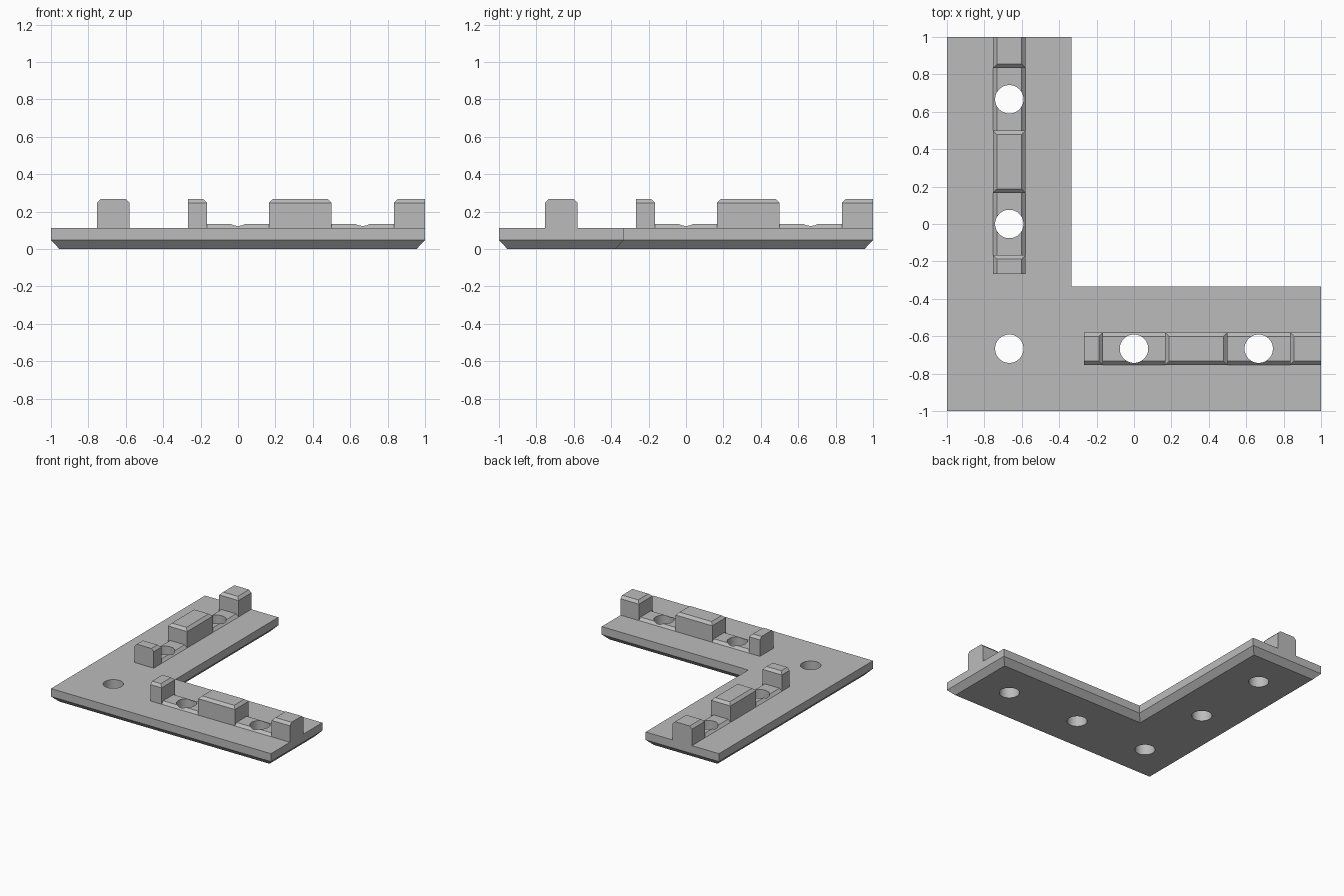
import bpy
import bmesh

cube = bpy.data.objects.get("Cube")
if cube:
    bpy.data.objects.remove(cube, do_unlink=True)

grey = bpy.data.materials.new("plain grey")
grey.use_nodes = True
grey.diffuse_color = (0.5, 0.5, 0.5, 1)
grey.node_tree.nodes["Principled BSDF"].inputs["Base Color"].default_value = (0.5, 0.5, 0.5, 1)

MID = -2 / 3        # centre line of each arm
INNER = -1 / 3      # inner edge of each arm
HALF = 0.0875       # half width of the rails
BEVEL = 0.021
PLATE_TOP = 0.112
LOW_TOP = 0.133
BLOCK_TOP = 0.268


def loft(name, rings):
    """Solid through a stack of matching rings, capped at both ends."""
    bm = bmesh.new()
    loops = [[bm.verts.new(p) for p in ring] for ring in rings]
    n = len(loops[0])
    for a, b in zip(loops, loops[1:]):
        for i in range(n):
            j = (i + 1) % n
            bm.faces.new((a[i], a[j], b[j], b[i]))
    bm.faces.new(loops[0][::-1])
    bm.faces.new(loops[-1])
    bmesh.ops.recalc_face_normals(bm, faces=bm.faces)
    mesh = bpy.data.meshes.new(name)
    bm.to_mesh(mesh)
    bm.free()
    mesh.materials.append(grey)
    obj = bpy.data.objects.new(name, mesh)
    bpy.context.collection.objects.link(obj)
    return obj


def corner_ring(z, inset):
    lo, hi, mid = -1 + inset, 1 - inset, INNER - inset
    return [(lo, lo, z), (hi, lo, z), (hi, mid, z),
            (mid, mid, z), (mid, hi, z), (lo, hi, z)]


def bar(name, start, end, top, trim_start, trim_end, swap):
    """Rail piece with bevelled long edges and optional bevelled ends."""
    def ring(z, inset):
        a = start + inset * trim_start
        b = end - inset * trim_end
        s, t = MID - HALF + inset, MID + HALF - inset
        pts = [(a, s, z), (b, s, z), (b, t, z), (a, t, z)]
        return [(y, x, h) for x, y, h in pts] if swap else pts
    levels = [(PLATE_TOP, 0), (top, BEVEL)]
    if top - BEVEL > PLATE_TOP + 0.001:
        levels.insert(1, (top - BEVEL, 0))
    return loft(name, [ring(z, inset) for z, inset in levels])


def drill(obj, x, y):
    bpy.ops.mesh.primitive_cylinder_add(vertices=48, radius=0.076, depth=1, location=(x, y, 0))
    cutter = bpy.context.object
    cutter.hide_render = True
    cutter.data.materials.append(grey)
    mod = obj.modifiers.new("screw hole", "BOOLEAN")
    mod.operation = "DIFFERENCE"
    mod.solver = "EXACT"
    mod.object = cutter
    bpy.context.view_layer.objects.active = obj
    bpy.ops.object.modifier_apply(modifier=mod.name)
    bpy.data.objects.remove(cutter, do_unlink=True)


# L-shaped plate with a bevelled underside and five screw holes
plate = loft("corner_plate", [corner_ring(0, 0.045), corner_ring(0.047, 0),
                              corner_ring(PLATE_TOP, 0)])
drilled = [plate]
for x, y in [(MID, MID), (0, MID), (-MID, MID), (MID, 0), (MID, -MID)]:
    drill(plate, x, y)

# One rail per arm: three tall blocks joined by two low drilled strips
for side, swap in (("front", False), ("side", True)):
    bar(side + "_inner_block", -0.267, -1 / 6, BLOCK_TOP, 0, 1, swap)
    bar(side + "_middle_block", 1 / 6, 0.5, BLOCK_TOP, 1, 1, swap)
    bar(side + "_end_block", 5 / 6, 1, BLOCK_TOP, 1, 0, swap)
    for label, centre in (("inner", 0), ("outer", -MID)):
        strip = bar(f"{side}_{label}_low_strip", centre - 1 / 6, centre + 1 / 6,
                    LOW_TOP, 0, 0, swap)
        drill(strip, *((MID, centre) if swap else (centre, MID)))
        drilled.append(strip)

# Smooth hole walls, sharp edges elsewhere
bpy.ops.object.select_all(action="DESELECT")
for obj in drilled:
    obj.select_set(True)
bpy.context.view_layer.objects.active = plate
bpy.ops.object.shade_smooth_by_angle(angle=0.5)
